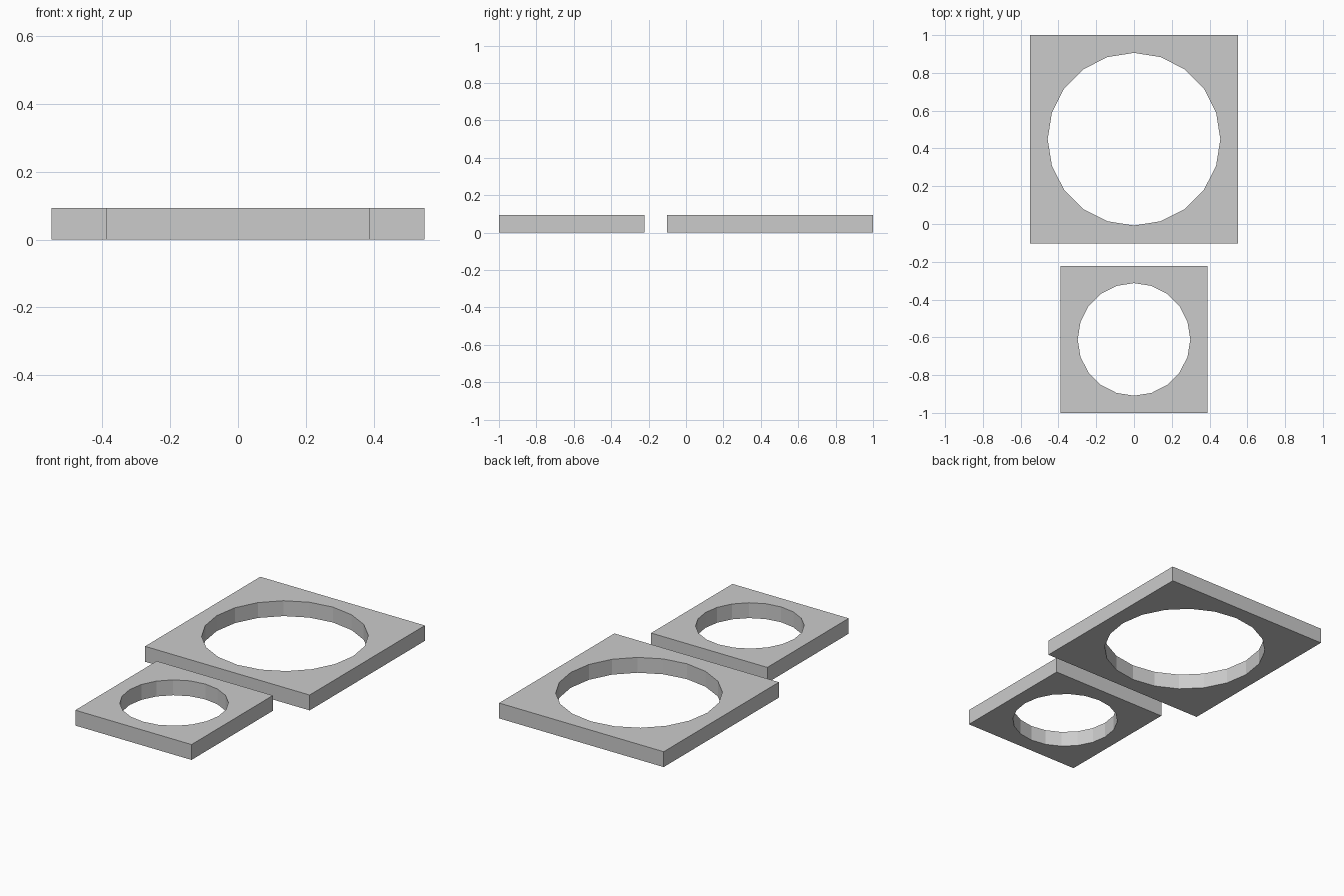
import bpy, bmesh, math

if "Cube" in bpy.data.objects:
    bpy.data.objects.remove(bpy.data.objects["Cube"])

THICKNESS = 0.093
SIDES = 20


def frame_plate(name, cy, half, radius):
    """Square plate with a round through-hole, standing on z = 0."""
    bm = bmesh.new()
    outer = [bm.verts.new((sx * half, cy + sy * half, 0))
             for sx, sy in ((-1, -1), (1, -1), (1, 1), (-1, 1))]
    inner = [bm.verts.new((radius * math.cos(2 * math.pi * i / SIDES),
                           cy + radius * math.sin(2 * math.pi * i / SIDES), 0))
             for i in range(SIDES)]
    edges = [bm.edges.new((loop[i - 1], loop[i]))
             for loop in (outer, inner) for i in range(len(loop))]
    bmesh.ops.triangle_fill(bm, edges=edges, use_beauty=True)
    ext = bmesh.ops.extrude_face_region(bm, geom=bm.faces[:], use_keep_orig=True)
    top = [g for g in ext["geom"] if isinstance(g, bmesh.types.BMVert)]
    bmesh.ops.translate(bm, verts=top, vec=(0, 0, THICKNESS))
    bmesh.ops.recalc_face_normals(bm, faces=bm.faces[:])
    mesh = bpy.data.meshes.new(name)
    bm.to_mesh(mesh)
    bm.free()
    obj = bpy.data.objects.new(name, mesh)
    bpy.context.collection.objects.link(obj)
    return obj


# Two square plates, one behind the other
frame_plate("large_plate", 0.449, 0.551, 0.457)
frame_plate("small_plate", -0.611, 0.389, 0.298)
